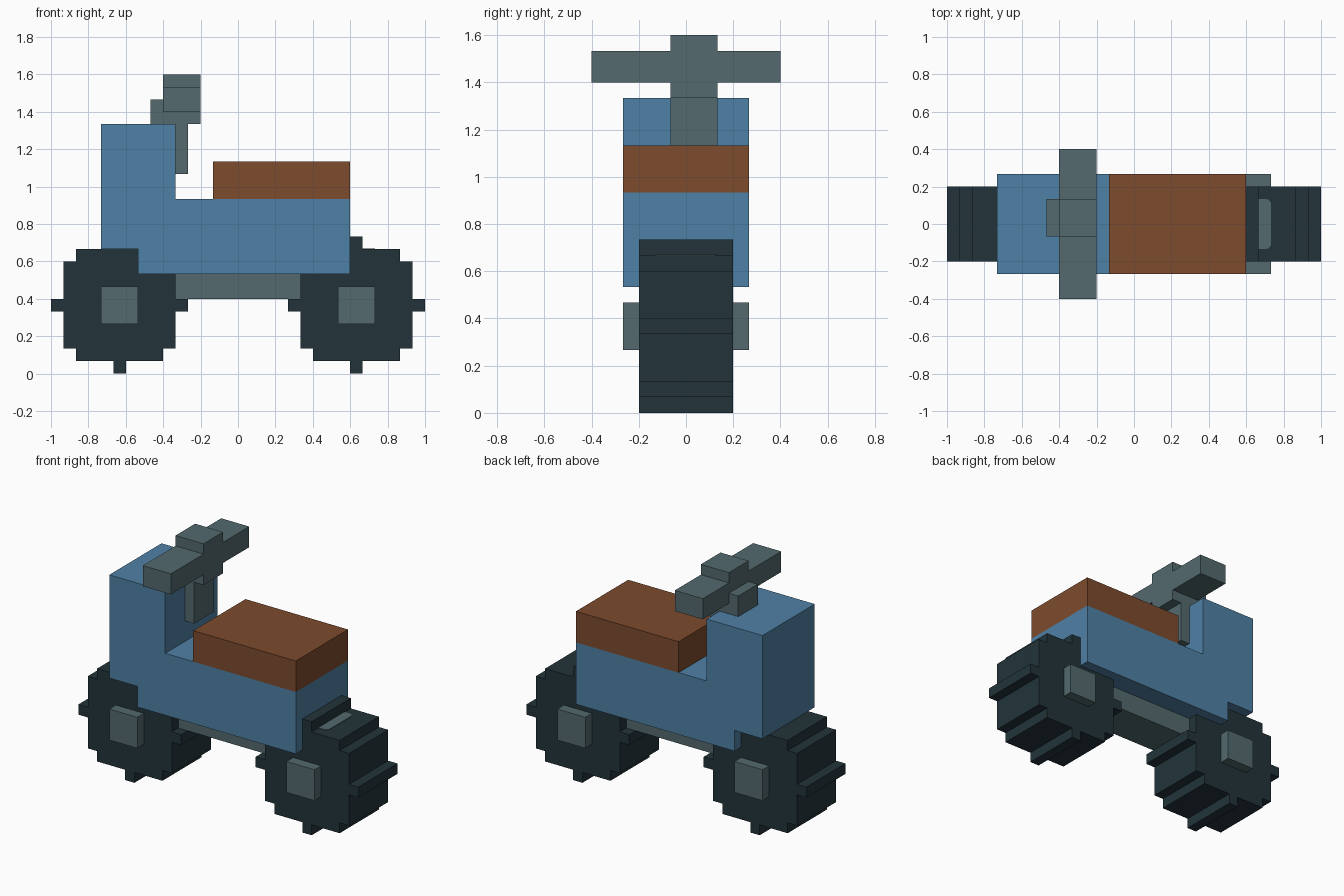
import bpy
import bmesh
from mathutils import Vector

cube = bpy.data.objects.get("Cube")
if cube:
    bpy.data.objects.remove(cube, do_unlink=True)

U = 1 / 15  # size of one building block


def material(name, rgb):
    m = bpy.data.materials.new(name)
    m.use_nodes = True
    m.diffuse_color = (*rgb, 1)
    bsdf = m.node_tree.nodes["Principled BSDF"]
    bsdf.inputs["Base Color"].default_value = (*rgb, 1)
    bsdf.inputs["Roughness"].default_value = 0.8
    return m


BLUE = material("blue paint", (0.078, 0.220, 0.381))
BROWN = material("brown leather", (0.205, 0.069, 0.026))
GREY = material("grey metal", (0.087, 0.144, 0.156))
RUBBER = material("dark rubber", (0.016, 0.034, 0.042))


def extrude(name, outline, y0, y1, mat):
    """Extrude an (x, z) outline, in block units, along y."""
    bm = bmesh.new()
    face = bm.faces.new([bm.verts.new((x * U, y0 * U, z * U)) for x, z in outline])
    res = bmesh.ops.extrude_face_region(bm, geom=[face])
    verts = [v for v in res["geom"] if isinstance(v, bmesh.types.BMVert)]
    bmesh.ops.translate(bm, verts=verts, vec=Vector((0, (y1 - y0) * U, 0)))
    bmesh.ops.recalc_face_normals(bm, faces=bm.faces)
    mesh = bpy.data.meshes.new(name)
    bm.to_mesh(mesh)
    bm.free()
    mesh.materials.append(mat)
    ob = bpy.data.objects.new(name, mesh)
    bpy.context.collection.objects.link(ob)
    return ob


def box(name, x0, x1, y0, y1, z0, z1, mat):
    return extrude(name, [(x0, z0), (x1, z0), (x1, z1), (x0, z1)], y0, y1, mat)


# Wheels: one quarter of the stepped tread outline, turned four times
quarter = [(-0.5, 5.5), (0.5, 5.5), (0.5, 4.5), (3.5, 4.5),
           (3.5, 3.5), (4.5, 3.5), (4.5, 0.5)]
ring = []
pts = quarter
for _ in range(4):
    ring += pts
    pts = [(z, -x) for x, z in pts]
ring = [p for i, p in enumerate(ring) if p != ring[i - 1]]

for label, cx in (("front", -9.5), ("rear", 9.5)):
    extrude(label + "_tyre", [(cx + x, 5.5 + z) for x, z in ring], -3, 3, RUBBER)
    box(label + "_axle", cx - 1.5, cx + 1.5, -4, 4, 4, 7, GREY)

# Rear mudguard plate lying on the tyre, with clipped rear corners
plate = box("rear_tyre_plate", 10, 11, -2, 2, 10, 10.05, GREY)
bm = bmesh.new()
bm.from_mesh(plate.data)
corners = [e for e in bm.edges
           if all(v.co.x > 10.5 * U for v in e.verts)
           and abs(e.verts[0].co.z - e.verts[1].co.z) > 0.001]
bmesh.ops.bevel(bm, geom=corners, offset=0.4 * U, segments=3,
                profile=0.5, affect='EDGES')
bm.to_mesh(plate.data)
bm.free()

# Frame, bodywork and seat
box("chassis", -5, 5, -2, 2, 6, 8, GREY)
extrude("body", [(-8, 8), (9, 8), (9, 14), (-5, 14), (-5, 20),
                 (-11, 20), (-11, 10), (-8, 10)], -4, 4, BLUE)
box("seat", -2, 9, -4, 4, 14, 17, BROWN)

# Steering
box("steering_stem", -5, -4, -1, 2, 16, 20, GREY)
extrude("handlebar_clamp", [(-7, 20), (-3, 20), (-3, 24), (-6, 24),
                            (-6, 22), (-7, 22)], -1, 2, GREY)
box("right_handlebar", -6, -3, -6, -1, 21, 23, GREY)
box("left_handlebar", -6, -3, 2, 6, 21, 23, GREY)
